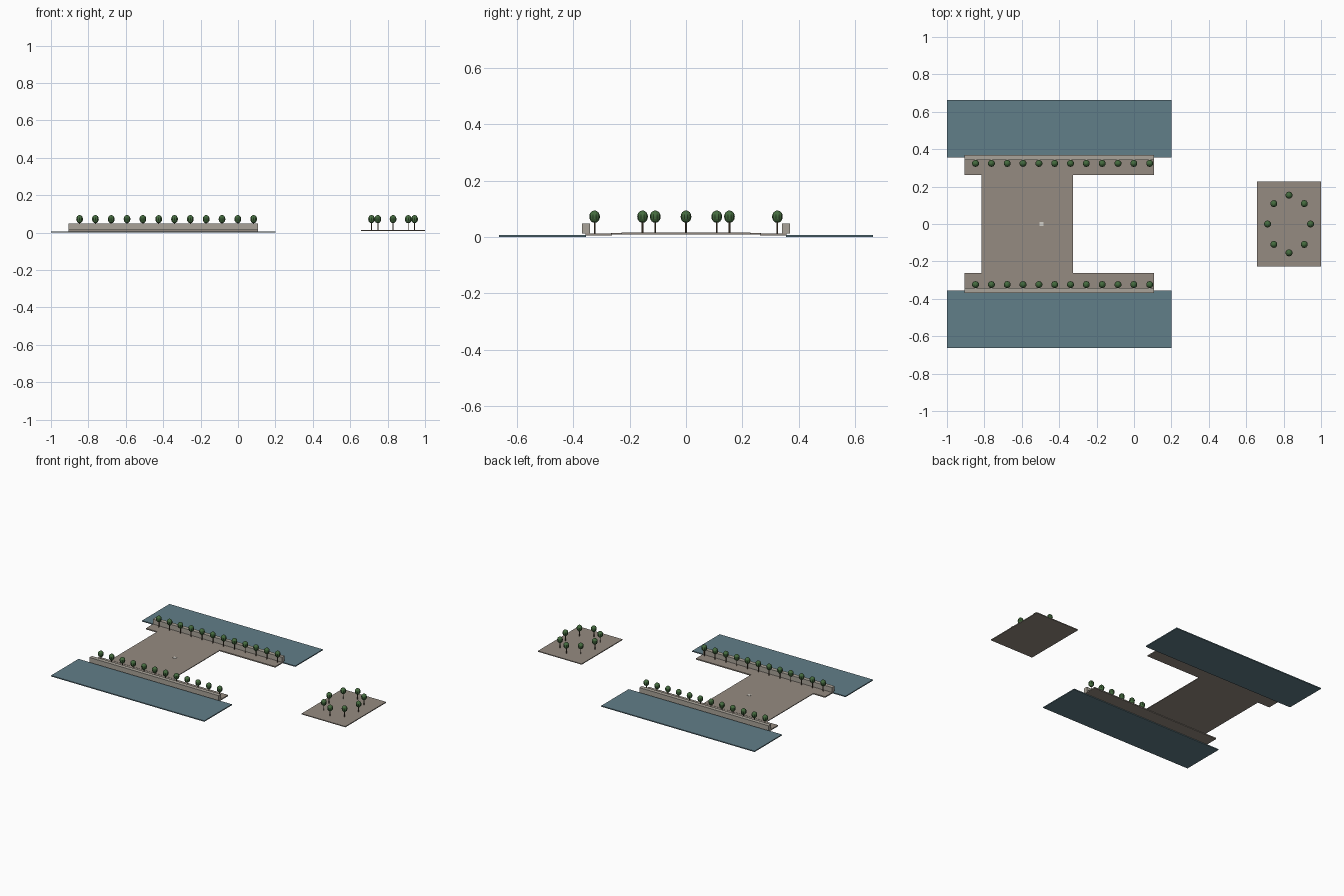
import bpy, math

if "Cube" in bpy.data.objects:
    bpy.data.objects.remove(bpy.data.objects["Cube"])


def material(name, rgb):
    m = bpy.data.materials.new(name)
    m.diffuse_color = (*rgb, 1)
    m.use_nodes = True
    m.node_tree.nodes["Principled BSDF"].inputs["Base Color"].default_value = m.diffuse_color
    return m


PAVING = material("paving", (0.30, 0.26, 0.22))
STONE = material("stone", (0.40, 0.37, 0.32))
WATER = material("water", (0.12, 0.21, 0.25))
BARK = material("bark", (0.10, 0.07, 0.04))
LEAF = material("leaf", (0.06, 0.15, 0.05))
PALE = material("pale_stone", (0.65, 0.63, 0.58))


def box(name, x, y, z, mat):
    """Box from (min, max) ranges."""
    bpy.ops.mesh.primitive_cube_add(
        size=1, location=[(a + b) / 2 for a, b in (x, y, z)])
    o = bpy.context.object
    o.name = name
    o.scale = [b - a for a, b in (x, y, z)]
    bpy.ops.object.transform_apply(location=False, rotation=False, scale=True)
    o.data.materials.append(mat)
    return o


# Shared tree meshes: thin trunk and faceted crown
bpy.ops.mesh.primitive_cylinder_add(vertices=6, radius=0.003, depth=0.044)
trunk_proto = bpy.context.object
trunk_proto.data.materials.append(BARK)
bpy.ops.mesh.primitive_uv_sphere_add(segments=10, ring_count=8, radius=1)
crown_proto = bpy.context.object
crown_proto.scale = (0.019, 0.019, 0.022)
bpy.ops.object.transform_apply(location=False, rotation=False, scale=True)
crown_proto.data.materials.append(LEAF)
trunk_mesh, crown_mesh = trunk_proto.data, crown_proto.data
trunk_mesh.use_fake_user = crown_mesh.use_fake_user = True
bpy.data.objects.remove(trunk_proto)
bpy.data.objects.remove(crown_proto)


def tree(x, y):
    for name, mesh, z in (("tree_trunk", trunk_mesh, 0.034),
                          ("tree_crown", crown_mesh, 0.072)):
        o = bpy.data.objects.new(name, mesh)
        o.location = (x, y, z)
        bpy.context.collection.objects.link(o)


# Central square with a small marker stone
box("central_square", (-0.815, -0.325), (-0.265, 0.265), (0.009, 0.014), PAVING)
box("marker_stone", (-0.505, -0.485), (-0.01, 0.01), (0.013, 0.016), PALE)

# Water, quay, parapet and tree row on both sides
for s in (-1, 1):
    def span(a, b):
        return tuple(sorted((s * a, s * b)))
    box("water", (-1, 0.2), span(0.355, 0.662), (0, 0.007), WATER)
    box("quay", (-0.905, 0.107), span(0.263, 0.356), (0.005, 0.013), PAVING)
    box("parapet", (-0.905, 0.107), span(0.341, 0.369), (0.013, 0.048), STONE)
    for i in range(12):
        tree(-0.847 + i * 0.0846, s * 0.324)

# Detached plaza with an oval ring of trees
box("side_plaza", (0.657, 1.0), (-0.228, 0.228), (0.009, 0.015), PAVING)
for i in range(8):
    a = i * math.pi / 4
    tree(0.829 + 0.115 * math.cos(a), 0.154 * math.sin(a))
